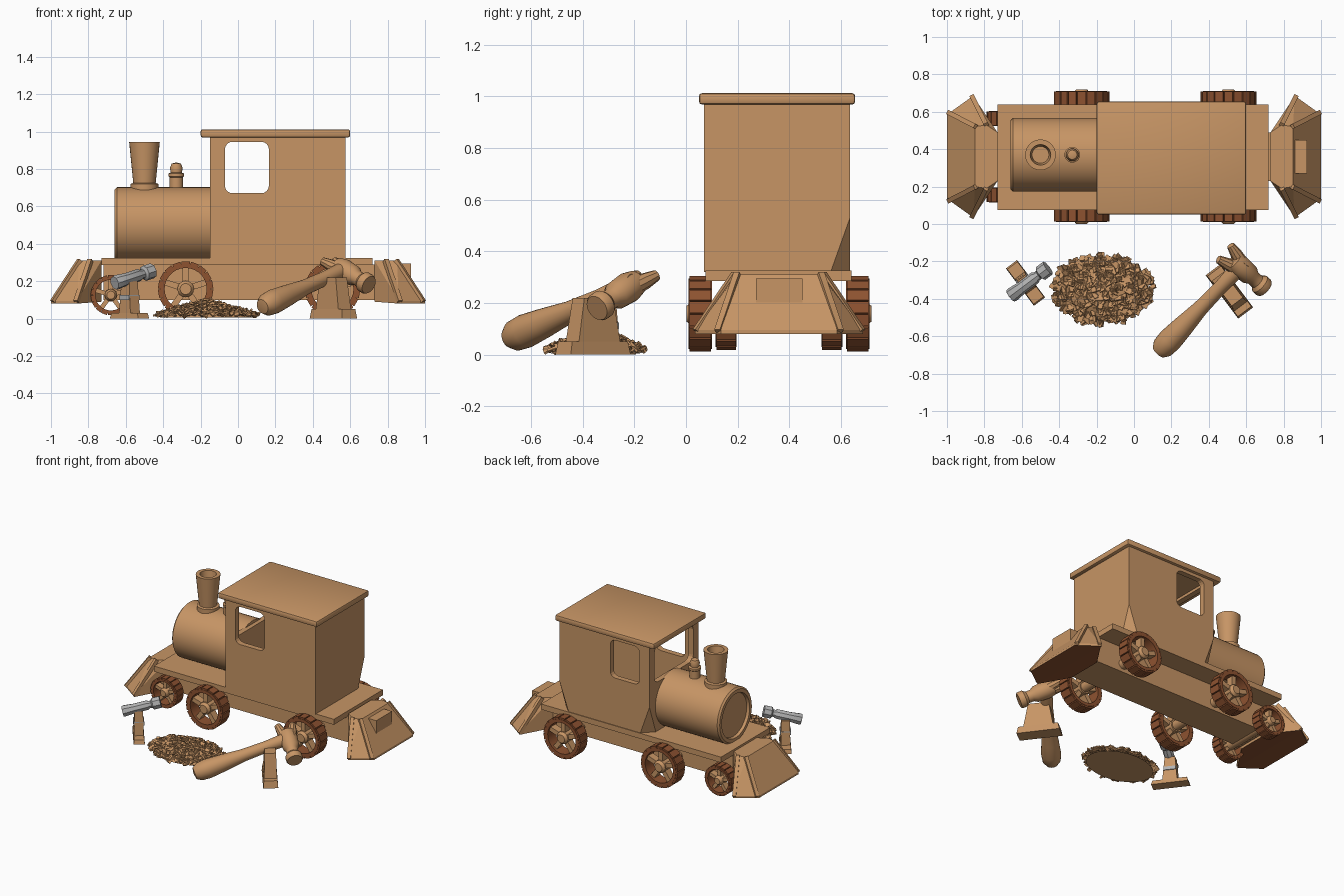
import bpy, bmesh, math, random
from mathutils import Vector, Matrix, Euler

cube = bpy.data.objects.get("Cube")
if cube:
    bpy.data.objects.remove(cube, do_unlink=True)
random.seed(4)


def material(name, rgb):
    m = bpy.data.materials.new(name)
    m.use_nodes = True
    m.diffuse_color = (*rgb, 1)
    m.node_tree.nodes["Principled BSDF"].inputs["Base Color"].default_value = (*rgb, 1)
    return m


TAN = material("tan wood", (0.57, 0.30, 0.13))
DARK = material("dark red wood", (0.27, 0.085, 0.03))
METAL = material("grey metal", (0.45, 0.45, 0.45))


def finish(name, bm, mats, smooth=True, under=False):
    bmesh.ops.remove_doubles(bm, verts=bm.verts, dist=1e-5)
    bmesh.ops.recalc_face_normals(bm, faces=bm.faces)
    if under:
        for f in bm.faces:
            f.normal_update()
            f.material_index = int(f.normal.z < -0.8)
    me = bpy.data.meshes.new(name)
    bm.to_mesh(me)
    bm.free()
    ob = bpy.data.objects.new(name, me)
    bpy.context.collection.objects.link(ob)
    for m in mats:
        me.materials.append(m)
    bpy.ops.object.select_all(action='DESELECT')
    ob.select_set(True)
    bpy.context.view_layer.objects.active = ob
    if smooth:
        bpy.ops.object.shade_smooth_by_angle(angle=math.radians(35))
    return ob


def add_box(bm, size, matrix):
    return bmesh.ops.create_cube(bm, size=1, matrix=matrix @ Matrix.Diagonal((*size, 1)))


def box(name, lo, hi, mat=TAN, bevel=0.0):
    bm = bmesh.new()
    lo, hi = Vector(lo), Vector(hi)
    add_box(bm, hi - lo, Matrix.Translation((lo + hi) / 2))
    if bevel:
        bmesh.ops.bevel(bm, geom=bm.edges[:], offset=bevel, segments=2, affect='EDGES', profile=0.5)
    return finish(name, bm, [mat])


def hull(name, pts, mats=(TAN,), under=False):
    bm = bmesh.new()
    for p in pts:
        bm.verts.new(p)
    bmesh.ops.convex_hull(bm, input=bm.verts[:])
    bmesh.ops.dissolve_limit(bm, angle_limit=0.02, verts=bm.verts[:], edges=bm.edges[:])
    return finish(name, bm, mats, False, under)


def add_lathe(bm, profile, origin, axis, segs=28):
    # profile holds (radius, distance along axis)
    mat = Matrix.Translation(origin) @ Vector(axis).to_track_quat('Z', 'Y').to_matrix().to_4x4()
    rings = []
    for r, h in profile:
        rings.append([bm.verts.new(mat @ Vector((r * math.cos(a), r * math.sin(a), h)))
                      for a in (2 * math.pi * i / segs for i in range(segs))])
    for a, b in zip(rings, rings[1:]):
        for i in range(segs):
            j = (i + 1) % segs
            bm.faces.new((a[i], a[j], b[j], b[i]))


def lathe(name, profile, origin, axis=(0, 0, 1), mat=TAN, segs=28):
    bm = bmesh.new()
    add_lathe(bm, profile, origin, axis, segs)
    return finish(name, bm, [mat])


def cut(ob, cutter):
    cutter.hide_render = True
    mod = ob.modifiers.new("cut", 'BOOLEAN')
    mod.operation, mod.solver, mod.object = 'DIFFERENCE', 'EXACT', cutter
    bpy.context.view_layer.objects.active = ob
    bpy.ops.object.modifier_apply(modifier=mod.name)
    bpy.data.objects.remove(cutter, do_unlink=True)


MID = 0.36  # centre line of the train

# Deck and chassis
box("deck", (-0.73, 0.075, 0.285), (0.72, 0.64, 0.325))
box("chassis", (-0.72, 0.23, 0.10), (0.74, 0.49, 0.29))

# Cab shell with two chamfered lower corners
x0, x1, y0, y1, zb, zt, c = -0.15, 0.575, 0.07, 0.635, 0.32, 0.975, 0.075
pts = [(x, y, zt) for x in (x0, x1) for y in (y0, y1)] + [(x0, y0, zb), (x1, y0, zb)]
for x, s in ((x0, 1), (x1, -1)):
    pts += [(x, y1, zb + 0.21), (x + s * c, y1, zb), (x, y1 - c, zb)]
cab = hull("cab", pts)
cut(cab, box("cab_hollow", (x0 + 0.04, y0 + 0.04, zb - 0.1), (x1 - 0.04, y1 - 0.04, zt - 0.01)))


def window_cutter(lo, hi, axis):
    bm = bmesh.new()
    lo, hi = Vector(lo), Vector(hi)
    add_box(bm, hi - lo, Matrix.Translation((lo + hi) / 2))
    along = [e for e in bm.edges if abs((e.verts[0].co - e.verts[1].co).normalized()[axis]) > 0.9]
    bmesh.ops.bevel(bm, geom=along, offset=0.04, segments=4, affect='EDGES', profile=0.5)
    return finish("window_cutter", bm, [TAN], False)


cut(cab, window_cutter((-0.07, -0.1, 0.67), (0.165, 0.9, 0.945), 1))
cut(cab, window_cutter((-0.3, 0.13, 0.68), (0, 0.575, 0.945), 0))
box("roof", (-0.2, 0.05, 0.968), (0.6, 0.655, 1.012), bevel=0.012)

# Boiler with recessed front plate
lathe("boiler", [(0, 0.02), (0.155, 0.02), (0.16, 0), (0.185, 0), (0.197, 0.012), (0.197, 0.52), (0, 0.52)],
      (-0.66, 0.37, 0.505), (1, 0, 0), segs=40)

# Hollow chimney and steam dome
lathe("chimney", [(0, 0), (0.075, 0), (0.075, 0.045), (0.06, 0.05), (0.082, 0.27), (0.055, 0.27),
                  (0.045, 0.2), (0, 0.2)], (-0.5, 0.37, 0.675))
lathe("steam_dome", [(0, 0), (0.043, 0), (0.043, 0.025), (0.036, 0.03), (0.036, 0.085), (0.042, 0.09), (0.042, 0.105),
                     (0.03, 0.11), (0.034, 0.135), (0.025, 0.158), (0, 0.165)], (-0.33, 0.37, 0.67), segs=20)


# Spoked wheels with blocks around the tread
def wheel(name, x, y, z, r, w):
    side = 1 if y > MID else -1
    at, out = Vector((x, y, z)), Vector((0, side, 0))
    t, h = r - 0.012, w / 2
    bm = bmesh.new()
    inner = r * 0.76
    add_lathe(bm, [(inner, -h), (t, -h), (t, h), (inner, h), (inner, -h)], at, out)
    for i in range(18):
        turn = Matrix.Translation(at) @ Matrix.Rotation(math.tau * i / 18, 4, 'Y')
        add_box(bm, (0.3 * r, w * 0.94, 0.02), turn @ Matrix.Translation((0, 0, r - 0.011)))
    finish(name + "_rim", bm, [DARK])
    bm = bmesh.new()
    add_lathe(bm, [(0, -h), (r * 0.3, -h), (r * 0.3, h * 0.8), (r * 0.2, h * 1.2), (0, h * 1.2)], at, out, 16)
    for i in range(5):
        turn = Matrix.Translation(at) @ Matrix.Rotation(math.tau * i / 5, 4, 'Y')
        add_box(bm, (0.22 * r, w * 0.6, 0.65 * r), turn @ Matrix.Translation((0, 0, r * 0.5)))
    finish(name + "_spokes", bm, [TAN])


for label, x, z, r, w, half in (("front", -0.28, 0.158, 0.148, 0.09, 0.305),
                                ("rear", 0.505, 0.158, 0.148, 0.09, 0.305),
                                ("pilot", -0.68, 0.125, 0.108, 0.08, 0.205)):
    for side, s in (("right", -1), ("left", 1)):
        wheel(f"{label}_{side}_wheel", x, MID + s * half, z, r, w)
    lathe(label + "_axle", [(0, -half), (0.035, -half), (0.035, half), (0, half)], (x, MID, z), (0, 1, 0), segs=16)

# Flared track guards with side ribs, one at each end
for label, s in (("front", -1), ("rear", 1)):
    pts, half_top = [], 0.16
    for m in (-1, 1):
        for x, y, z in ((1, 0.225, 0.08), (1, 0.225, 0.095), (0.86, 0.325, 0.08), (0.86, 0.325, 0.095),
                        (0.73, 0.13, 0.09), (0.85, half_top, 0.31), (0.79, 0.17, 0.31), (0.73, 0.13, 0.31)):
            pts.append((s * x, MID + m * y, z))
    hull(label + "_track_guard", pts, (TAN, DARK), under=True)
    for m in (-1, 1):
        for i, (bx, by, tx, ty) in enumerate(((0.99, 0.235, 0.845, 0.16), (0.865, 0.32, 0.79, 0.17))):
            a, b = Vector((s * bx, MID + m * by, 0.09)), Vector((s * tx, MID + m * ty, 0.312))
            bm = bmesh.new()
            rot = (b - a).to_track_quat('Z', 'Y').to_matrix().to_4x4()
            add_box(bm, (0.025, 0.025, (b - a).length), Matrix.Translation((a + b) / 2) @ rot)
            finish(f"{label}_guard_rib", bm, [TAN])
box("rear_lamp_box", (0.83, 0.27, 0.16), (0.925, 0.45, 0.295))

# Pile of wood chips on a low mound
centre, rx, ry = Vector((-0.17, -0.35, 0)), 0.27, 0.185
bm = bmesh.new()
add_lathe(bm, [(0, 0.005), (1, 0.005), (0.8, 0.03), (0.45, 0.065), (0, 0.085)], (0, 0, 0), (0, 0, 1), 24)
for v in bm.verts:
    v.co = centre + Vector((v.co.x * rx * 0.93, v.co.y * ry * 0.93, v.co.z))
finish("chip_mound", bm, [TAN])
bm = bmesh.new()
for i in range(420):
    d, a = math.sqrt(random.random()), random.uniform(0, math.tau)
    p = centre + Vector((d * rx * math.cos(a), d * ry * math.sin(a), 0.02 + 0.08 * (1 - d)))
    tilt = Euler([random.uniform(-0.7, 0.7) for _ in "xy"] + [a * 7]).to_matrix().to_4x4()
    add_box(bm, (random.uniform(0.025, 0.05), random.uniform(0.018, 0.035), 0.009), Matrix.Translation(p) @ tilt)
finish("wood_chips", bm, [TAN], False)


# Tool stands: a flat foot and a tapering post
def stand(name, at, length, width, foot, top, post):
    turn = Matrix.Translation(at) @ Matrix.Rotation(math.radians(-53), 4, 'Z')
    levels = (("foot", length, width, 0.0, length * 0.93, width * 0.9, foot),
              ("post", post, width * 0.85, foot, post * 0.7, width * 0.75, top))
    for part, l0, w0, z0, l1, w1, z1 in levels:
        hull(f"{name}_{part}", [turn @ Vector((sx * l, sy * w, z)) for l, w, z in ((l0 / 2, w0 / 2, z0),
             (l1 / 2, w1 / 2, z1)) for sx in (-1, 1) for sy in (-1, 1)])


stand("small_stand", (-0.58, -0.315, 0), 0.25, 0.075, 0.03, 0.2, 0.1)
stand("large_stand", (0.51, -0.36, 0), 0.29, 0.1, 0.05, 0.22, 0.2)
band = box("small_stand_band", (-0.042, -0.036, 0.1), (0.042, 0.036, 0.125), METAL)
band.location, band.rotation_euler.z = (-0.58, -0.315, 0), math.radians(-53)

# Grey hammer head resting on the small stand
a, b = Vector((-0.66, -0.385, 0.19)), Vector((-0.46, -0.235, 0.255))
n = (b - a).length
lathe("metal_hammer_head", [(0, 0), (0.036, 0), (0.04, 0.01), (0.034, n * 0.3), (0.034, n * 0.65), (0.026, n * 0.7),
                            (0.026, n * 0.76), (0.042, n * 0.8), (0.042, n), (0, n)], a, b - a, METAL, 8)

# Large wooden hammer: club handle, striking head and split claw
a, b = Vector((0.145, -0.67, 0.07)), Vector((0.575, -0.22, 0.265))
n = (b - a).length
lathe("wood_hammer_handle", [(0, -0.03), (0.04, -0.022), (0.06, 0.01), (0.066, 0.07), (0.058, 0.17),
                             (0.042, 0.32), (0.038, n * 0.75), (0.046, n), (0.04, n + 0.03), (0, n + 0.035)], a, b - a)
face, eye = Vector((0.7, -0.345, 0.18)), Vector((0.56, -0.22, 0.262))
lathe("wood_hammer_head", [(0, 0), (0.05, 0), (0.056, 0.01), (0.056, 0.04), (0.04, 0.06), (0.04, 0.095),
                           (0.055, 0.12), (0.06, 0.2), (0.05, 0.245), (0, 0.255)], face, eye - face, segs=20)
along = (eye - face).normalized()
across = along.cross(Vector((0, 0, 1))).normalized()
for s, side in ((-1, "right"), (1, "left")):
    root = eye + across * s * 0.022
    lathe(f"claw_{side}", [(0, 0), (0.036, 0), (0.032, 0.06), (0.022, 0.115), (0, 0.125)],
          root, along + across * s * 0.25, segs=10)
